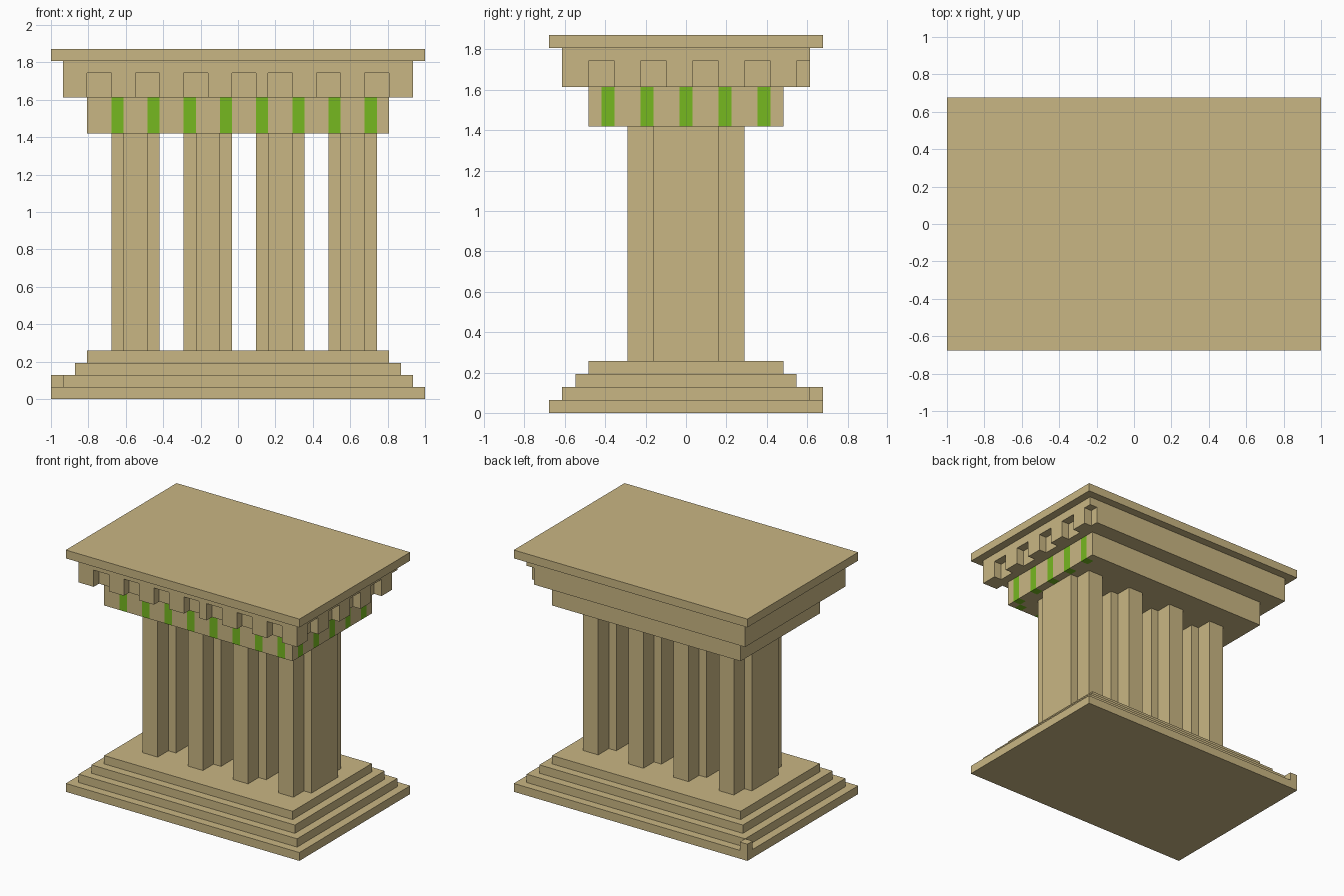
import bpy, bmesh
from mathutils import Vector

if "Cube" in bpy.data.objects:
    bpy.data.objects.remove(bpy.data.objects["Cube"])

U = 2 / 31                      # one building block
OFF = Vector((15.5, 10.5, 0))   # centre of the block grid


def P(x, y, z):
    return (Vector((x, y, z)) - OFF) * U


def material(name, rgb):
    m = bpy.data.materials.new(name)
    m.diffuse_color = (*rgb, 1)
    m.use_nodes = True
    m.node_tree.nodes["Principled BSDF"].inputs["Base Color"].default_value = m.diffuse_color
    return m


stone = material("sandstone", (0.584, 0.468, 0.227))
green = material("green", (0.181, 0.479, 0.0144))


def add_prism(bm, pts, z0, z1):
    """Extrude a counter-clockwise outline between two heights."""
    face = bm.faces.new([bm.verts.new(P(x, y, z0)) for x, y in pts])
    ext = bmesh.ops.extrude_face_region(bm, geom=[face], use_keep_orig=True)
    top = [v for v in ext["geom"] if isinstance(v, bmesh.types.BMVert)]
    bmesh.ops.translate(bm, verts=top, vec=(0, 0, (z1 - z0) * U))


def rect(x0, x1, y0, y1):
    return [(x0, y0), (x1, y0), (x1, y1), (x0, y1)]


def finish(bm, name, mats=(stone,)):
    bmesh.ops.recalc_face_normals(bm, faces=bm.faces)
    me = bpy.data.meshes.new(name)
    bm.to_mesh(me)
    bm.free()
    for m in mats:
        me.materials.append(m)
    ob = bpy.data.objects.new(name, me)
    bpy.context.collection.objects.link(ob)
    return ob


def block(name, x0, x1, y0, y1, z0, z1):
    bm = bmesh.new()
    add_prism(bm, rect(x0, x1, y0, y1), z0, z1)
    return finish(bm, name)


# Stepped base, with the single raised block at the back left corner
for i in range(4):
    block(f"base_step_{i + 1}", i, 31 - i, i, 21 - i, i, i + 1)
block("corner_block", 0, 1, 20, 21, 1, 2)

# Cross-shaped columns
for i in range(4):
    a = 5 + 6 * i
    bm = bmesh.new()
    add_prism(bm, [(a + 1, 6), (a + 3, 6), (a + 3, 8), (a + 4, 8), (a + 4, 13), (a + 3, 13),
                   (a + 3, 15), (a + 1, 15), (a + 1, 13), (a, 13), (a, 8), (a + 1, 8)], 4, 22)
    finish(bm, f"column_{i + 1}")

# Architrave, cut into strips; stripes on the front and right sides are green
front_stripes = [5 + 3 * i for i in range(8)]
side_stripes = [4 + 3 * i for i in range(5)]
bm = bmesh.new()
add_prism(bm, rect(3, 28, 3, 18), 22, 25)
xcuts = [c for s in front_stripes for c in (s, s + 1)]
ycuts = [c for s in side_stripes for c in (s, s + 1)]
for cuts, normal in ((xcuts, (1, 0, 0)), (ycuts, (0, 1, 0))):
    for c in cuts:
        bmesh.ops.bisect_plane(bm, geom=bm.verts[:] + bm.edges[:] + bm.faces[:],
                               plane_co=P(c, c, 0), plane_no=normal)
for f in bm.faces:
    c = f.calc_center_median() / U + OFF
    on_front = c.y < 4 and int(c.x) in front_stripes
    on_side = c.x > 27 and int(c.y) in side_stripes
    f.material_index = int(on_front or on_side)
finish(bm, "architrave", (stone, green))

# Cornice with square notches on the front and right sides
cornice = block("cornice", 1, 30, 1, 20, 25, 28)
bm = bmesh.new()
for x in (3, 7, 11, 15, 18, 22, 26):
    add_prism(bm, rect(x, x + 2, 0, 2), 24, 27)
for y in (3, 7, 11, 15, 19):
    add_prism(bm, rect(29, 31, y, y + 2), 24, 27)
cutter = finish(bm, "notch_cutter")
cutter.hide_render = True
mod = cornice.modifiers.new("notches", 'BOOLEAN')
mod.operation = 'DIFFERENCE'
mod.solver = 'EXACT'
mod.object = cutter
bpy.context.view_layer.objects.active = cornice
bpy.ops.object.modifier_apply(modifier=mod.name)
bpy.data.objects.remove(cutter)

# Flat roof slab
block("roof_slab", 0, 31, 0, 21, 28, 29)
